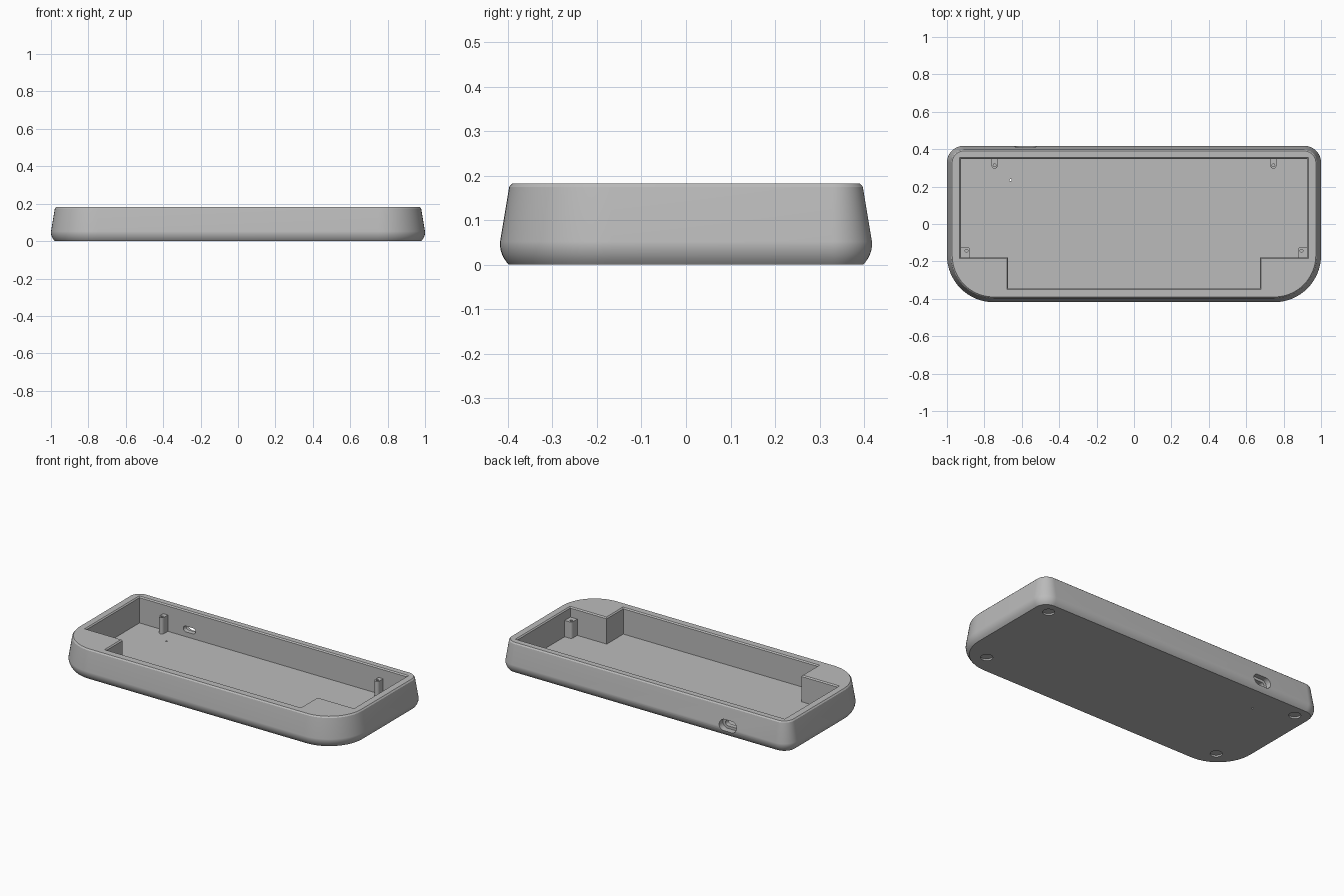
import bpy, bmesh, math

if "Cube" in bpy.data.objects:
    bpy.data.objects.remove(bpy.data.objects["Cube"], do_unlink=True)

grey = bpy.data.materials.new("plain grey")
grey.use_nodes = True
COLOUR = (0.5, 0.5, 0.5, 1)
grey.diffuse_color = COLOUR
grey.node_tree.nodes["Principled BSDF"].inputs["Base Color"].default_value = COLOUR


def loft(name, rings):
    """Closed solid through rings of 3D points, capped at both ends."""
    bm = bmesh.new()
    loops = [[bm.verts.new(p) for p in ring] for ring in rings]
    for a, b in zip(loops, loops[1:]):
        for i in range(len(a)):
            j = (i + 1) % len(a)
            bm.faces.new((a[i], a[j], b[j], b[i]))
    bm.faces.new(loops[0][::-1])
    bm.faces.new(loops[-1])
    bmesh.ops.recalc_face_normals(bm, faces=bm.faces)
    mesh = bpy.data.meshes.new(name)
    bm.to_mesh(mesh)
    bm.free()
    mesh.materials.append(grey)
    obj = bpy.data.objects.new(name, mesh)
    bpy.context.collection.objects.link(obj)
    return obj


def activate(obj):
    bpy.ops.object.select_all(action="DESELECT")
    obj.select_set(True)
    bpy.context.view_layer.objects.active = obj


def cut(obj, cutter):
    cutter.hide_render = True
    mod = obj.modifiers.new("cut", "BOOLEAN")
    mod.operation = "DIFFERENCE"
    mod.solver = "EXACT"
    mod.object = cutter
    activate(obj)
    bpy.ops.object.modifier_apply(modifier=mod.name)
    bpy.data.objects.remove(cutter, do_unlink=True)


def smooth(obj):
    activate(obj)
    bpy.ops.object.shade_smooth_by_angle(angle=math.radians(25))


def arc(cx, cy, r, start, end, n):
    angles = [math.radians(start + (end - start) * i / n) for i in range(n + 1)]
    return [(cx + r * math.cos(a), cy + r * math.sin(a)) for a in angles]


def at_height(points, z):
    return [(x, y, z) for x, y in points]


def cylinder(name, x, y, r, z0, z1, n=24):
    circle = arc(x, y, r, 0, 360, n)[:-1]
    return loft(name, [at_height(circle, z) for z in (z0, z1)])


# Outer body: tight back corners, wide front corners
WIDTH, DEPTH, TOP, FLOOR = 1.0, 0.418, 0.183, 0.018
BACK_R, FRONT_R = 0.09, 0.25


def outline(inset):
    pts = []
    for sx, sy, r, start in ((1, 1, BACK_R, 0), (-1, 1, BACK_R, 90),
                             (-1, -1, FRONT_R, 180), (1, -1, FRONT_R, 270)):
        pts += arc(sx * (WIDTH - r), sy * (DEPTH - r), r - inset, start, start + 90, 16)
    return pts


profile = [(0, 0.02), (0.006, 0.015), (0.014, 0.0095), (0.023, 0.005),
           (0.034, 0.0015), (0.045, 0), (0.052, 0.0005), (0.175, 0.021), (TOP, 0.028)]
case = loft("case", [at_height(outline(inset), z) for z, inset in profile])


# Stepped cavity with a chamfered rim
def cavity(g):
    right = [(0.925 + g, 0.348 + g), (0.925 + g, -0.178 - g),
             (0.673 + g, -0.178 - g), (0.673 + g, -0.342 - g)]
    return right + [(-x, y) for x, y in reversed(right)]


cut(case, loft("cavity_cutter", [at_height(cavity(g), z) for z, g in
                                 ((FLOOR, 0), (TOP - 0.007, 0), (TOP, 0.007), (TOP + 0.05, 0.007))]))


# Cable port: shallow outer recess and a through slot
def slot(name, width, height, y0, y1, x=-0.58, z=0.066):
    r, h = height / 2, (width - height) / 2
    ends = arc(x + h, z, r, -90, 90, 12) + arc(x - h, z, r, 90, 270, 12)
    return loft(name, [[(px, y, pz) for px, pz in ends] for y in (y0, y1)])


cut(case, slot("port_recess_cutter", 0.12, 0.068, 0.378, 0.5))
cut(case, slot("port_cutter", 0.085, 0.036, 0.32, 0.5))

# Foot recesses under the corners and a small pinhole
for side in (-1, 1):
    for x, y in ((0.89, 0.325), (0.83, -0.28)):
        cut(case, cylinder("foot_cutter", side * x, y, 0.034, -0.05, 0.01))
cut(case, cylinder("pinhole_cutter", -0.66, 0.235, 0.006, -0.05, 0.05, 12))
smooth(case)

# Screw posts against the cavity walls
POST_TOP = 0.12
for side, label in ((1, "left"), (-1, "right")):
    back = [(-0.016, 0.352)] + arc(0, 0.312, 0.016, 180, 360, 12) + [(0.016, 0.352)]
    back = [(side * 0.745 + x, y) for x, y in back]
    front = [(0.93, -0.182), (0.93, -0.122)] + arc(0.893, -0.138, 0.016, 90, 180, 8) + [(0.877, -0.182)]
    front = [(side * x, y) for x, y in front]
    for name, shape, hx, hy in (("back", back, 0.745, 0.314), ("front", front, 0.895, -0.143)):
        post = loft(f"{name}_{label}_post", [at_height(shape, z) for z in (FLOOR - 0.005, POST_TOP)])
        cut(post, cylinder("screw_cutter", side * hx, hy, 0.008, 0.05, 0.2, 16))
        smooth(post)
